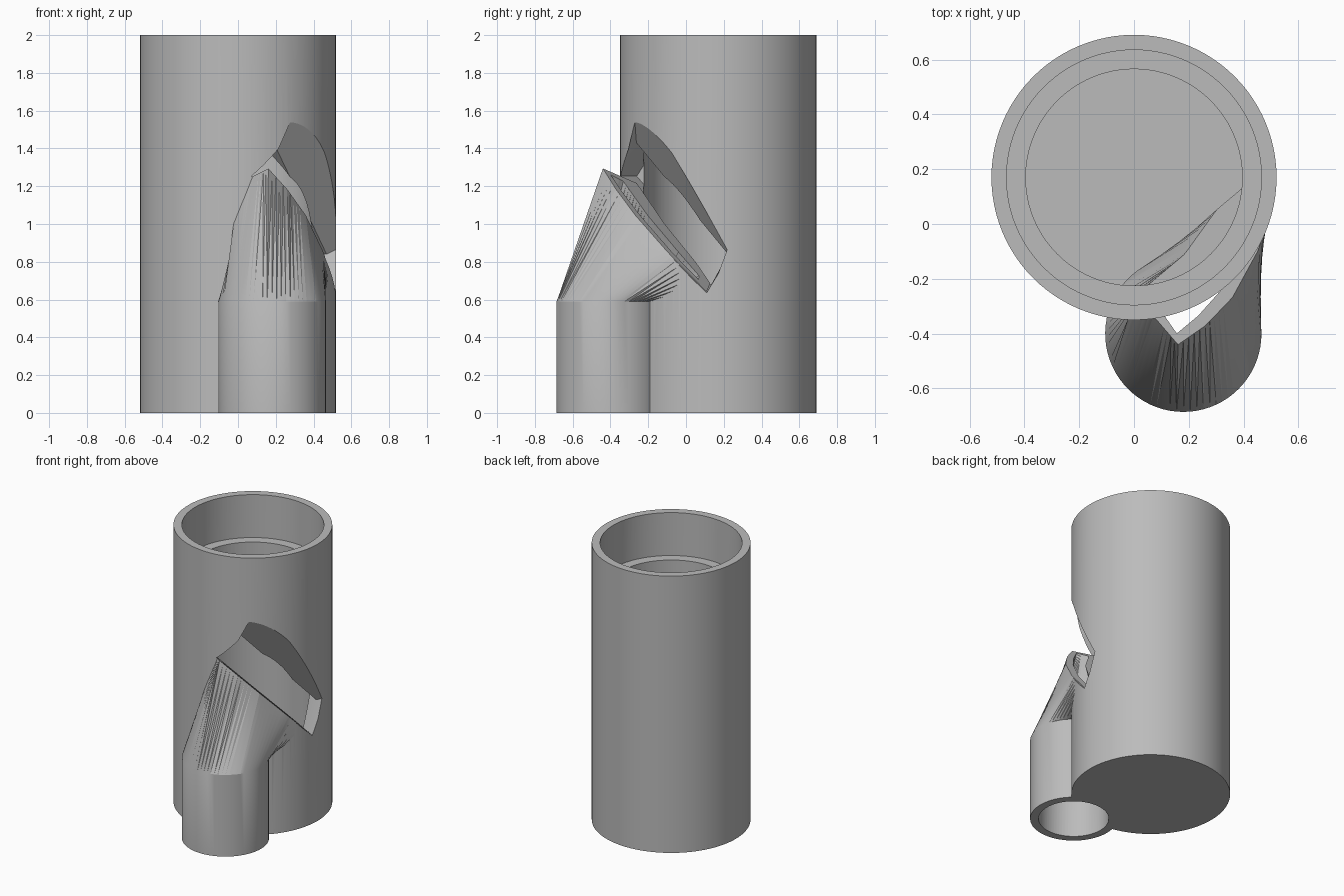
import bpy, bmesh, math
from mathutils import Vector

if "Cube" in bpy.data.objects:
    bpy.data.objects.remove(bpy.data.objects["Cube"], do_unlink=True)

grey = bpy.data.materials.new("plain grey")
grey.use_nodes = True
grey.diffuse_color = (0.5, 0.5, 0.5, 1)
grey.node_tree.nodes["Principled BSDF"].inputs["Base Color"].default_value = (0.5, 0.5, 0.5, 1)

# Local frame around the pipe axis: t along the wall, w outward through the mouth
AXIS = Vector((0, 0.17, 0))
T = Vector((math.sin(math.radians(30)), math.cos(math.radians(30)), 0))
W = Vector((T.y, -T.x, 0))
SEG = 96


def place(t, w, z):
    return AXIS + T * t + W * w + Vector((0, 0, z))


def slant(t):
    """Height of the 45 degree plane where the air duct ends."""
    return 0.846 - t


def loft(name, rings):
    """Closed solid through rings of equal point count."""
    bm = bmesh.new()
    loops = [[bm.verts.new(p) for p in ring] for ring in rings]
    n = len(loops[0])
    for low, high in zip(loops, loops[1:]):
        for i in range(n):
            j = (i + 1) % n
            bm.faces.new((low[i], low[j], high[j], high[i]))
    caps = [bm.faces.new(loops[0]), bm.faces.new(loops[-1])]
    bmesh.ops.triangulate(bm, faces=[f for f in bm.faces if f not in caps and n > 4])
    bmesh.ops.recalc_face_normals(bm, faces=bm.faces)
    mesh = bpy.data.meshes.new(name)
    bm.to_mesh(mesh)
    bm.free()
    mesh.materials.append(grey)
    obj = bpy.data.objects.new(name, mesh)
    bpy.context.scene.collection.objects.link(obj)
    return obj


def cylinder(name, radius, z0, z1):
    angles = [2 * math.pi * i / SEG for i in range(SEG)]
    return loft(name, [[AXIS + Vector((radius * math.cos(a), radius * math.sin(a), z))
                        for a in angles] for z in (z0, z1)])


def boolean(target, tool, operation):
    mod = target.modifiers.new(operation.title(), "BOOLEAN")
    mod.operation, mod.solver, mod.object = operation, "EXACT", tool
    bpy.ops.object.select_all(action="DESELECT")
    bpy.context.view_layer.objects.active = target
    target.select_set(True)
    bpy.ops.object.modifier_apply(modifier=mod.name)
    bpy.data.objects.remove(tool, do_unlink=True)


def resample(path, count):
    """Even points along a path, without its last point."""
    pts = [Vector(p) for p in path]
    lengths = [(b - a).length for a, b in zip(pts, pts[1:])]
    out = []
    for k in range(count):
        d = sum(lengths) * k / count
        for a, b, length in zip(pts, pts[1:], lengths):
            if d < length:
                out.append(a.lerp(b, d / length))
                break
            d -= length
    return out


# Corner directions on the round tube, matched to the four sides of the slit
CORNERS = (155, 15, -20, -145, -205)
COUNTS = (28, 8, 24, 12)


def tube_ring(radius, z):
    ring = []
    for a, b, count in zip(CORNERS, CORNERS[1:], COUNTS):
        for k in range(count):
            ang = math.radians(a + (b - a) * k / count)
            ring.append(place(-0.404 + radius * math.cos(ang),
                              0.441 + radius * math.sin(ang), z))
    return ring


def slit_ring(outer, inner, lift=0):
    sides = (outer, (outer[-1], inner[0]), inner, (inner[-1], outer[0]))
    pts = [p for side, c in zip(sides, COUNTS) for p in resample(side, c)]
    return [place(p.x + lift, p.y, slant(p.x) + lift) for p in pts]


# Main pipe with a closed floor and a stepped socket at the top
pipe = cylinder("main_pipe", 0.52, 0, 2)
boolean(pipe, cylinder("bore", 0.395, 0.06, 1.8), "DIFFERENCE")
boolean(pipe, cylinder("socket", 0.465, 1.69, 2.1), "DIFFERENCE")

# Slanted mouth with a bevelled upper lip
sections = []
for w, dt, dz in ((0.15, 0, 0), (0.38, 0, 0), (0.62, 0.11, 0.33)):
    corners = [(-0.411, slant(-0.411) - 0.004), (0.206, slant(0.206) - 0.004),
               (0.28 + dt, 0.84 + dz * 0.4), (-0.28 + dt, 1.43 + dz)]
    sections.append([place(t, w, z) for t, z in corners])
boolean(pipe, loft("mouth_cutter", sections), "DIFFERENCE")

# Blow tube that changes from round to a slanted slit
outer = loft("blow_tube", [
    tube_ring(0.285, 0), tube_ring(0.285, 0.59),
    slit_ring([(-0.448, 0.444), (-0.338, 0.496), (-0.2, 0.53), (0, 0.525), (0.204, 0.476)],
              [(0.16, 0.36), (0.05, 0.32), (-0.15, 0.30), (-0.37, 0.22)])])
boolean(pipe, outer, "UNION")

# Air passage through the tube and the slit
slit = ([(-0.415, 0.42), (-0.32, 0.455), (-0.2, 0.48), (0, 0.48), (0.14, 0.45)],
        [(0.12, 0.41), (0, 0.41), (-0.2, 0.40), (-0.38, 0.345)])
passage = loft("air_passage", [tube_ring(0.23, -0.05), tube_ring(0.23, 0.57),
                               slit_ring(*slit), slit_ring(*slit, lift=0.03)])
boolean(pipe, passage, "DIFFERENCE")

# Smooth round walls, crisp rims
bpy.ops.object.select_all(action="DESELECT")
pipe.select_set(True)
bpy.context.view_layer.objects.active = pipe
bpy.ops.object.shade_smooth_by_angle(angle=math.radians(25))
